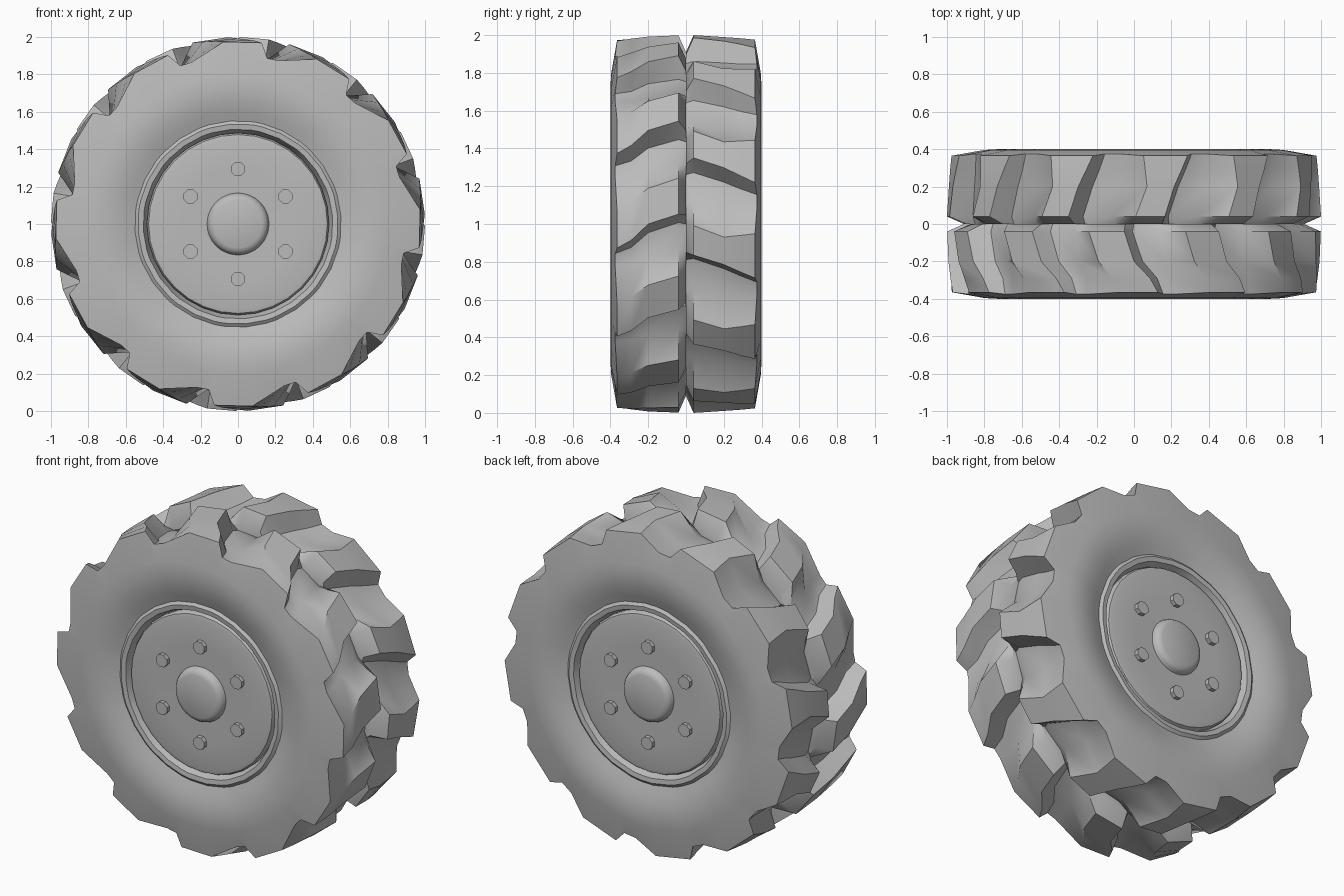
import bpy
import bmesh
from math import radians, cos, sin, pi

cube = bpy.data.objects.get("Cube")
if cube:
    bpy.data.objects.remove(cube, do_unlink=True)

grey = bpy.data.materials.new("plain_grey")
grey.use_nodes = True
colour = (0.5, 0.5, 0.5, 1)
grey.diffuse_color = colour
grey.node_tree.nodes["Principled BSDF"].inputs["Base Color"].default_value = colour

CENTRE = 1.0
LUGS = 12
PITCH = 360 / LUGS


def polar(r, angle, y):
    return (r * cos(angle), y, CENTRE + r * sin(angle))


def finish(name, bm, sharp):
    bmesh.ops.recalc_face_normals(bm, faces=bm.faces)
    mesh = bpy.data.meshes.new(name)
    bm.to_mesh(mesh)
    bm.free()
    mesh.materials.append(grey)
    ob = bpy.data.objects.new(name, mesh)
    bpy.context.collection.objects.link(ob)
    bpy.ops.object.select_all(action='DESELECT')
    ob.select_set(True)
    bpy.context.view_layer.objects.active = ob
    bpy.ops.object.shade_smooth_by_angle(angle=radians(sharp))


def skin(bm, rings):
    """Join neighbouring closed loops of vertices with quads."""
    for a, b in zip(rings, rings[1:]):
        for i in range(len(a)):
            j = (i + 1) % len(a)
            bm.faces.new((a[i], a[j], b[j], b[i]))


# Sidewall from bead to shoulder: radius, distance from the middle
SIDEWALL = [(0.485, 0.31), (0.497, 0.34), (0.507, 0.366), (0.535, 0.37), (0.552, 0.357),
            (0.60, 0.374), (0.66, 0.392), (0.73, 0.40), (0.80, 0.396)]

# Tread rows from shoulder to middle:
# lug y, valley y, lug radius, valley radius
TREAD = [(0.365, 0.375, 0.977, 0.90), (0.29, 0.29, 0.985, 0.89),
         (0.20, 0.20, 0.992, 0.885), (0.04, 0.04, 1.0, 0.88),
         (0.0, 0.0, 0.91, 0.87)]

# Lug outline in degrees for each row: foot, top edge, top edge, foot
FRONT_LUG = [(-10, -7.5, 4.5, 16), (-8, -5, 7, 16.5), (-3, 0, 11, 19),
             (0.5, 3, 14, 21), (0, 3, 14, 21)]
BACK_LUG = [(10, 13, 27, 35), (12, 15, 26.5, 34.5), (14.5, 17.5, 26, 34.5),
            (18, 20.5, 29.5, 37), (17.5, 20.5, 29.5, 37)]


def tyre_half(name, side, outline):
    """One side of the tyre, with its lugs moulded into the carcass."""
    bm = bmesh.new()

    def ring(angles, radii, ys):
        return [bm.verts.new(polar(r, radians(a + PITCH * k), side * y))
                for k in range(LUGS) for a, r, y in zip(angles, radii, ys)]

    rings = [ring(outline[0], [r] * 4, [y] * 4) for r, y in SIDEWALL]
    for angles, (y, valley_y, top, valley) in zip(outline, TREAD):
        rings.append(ring(angles, (valley, top, top, valley), (valley_y, y, y, valley_y)))
    # Inner lip closing the seam in the middle
    rings.append(ring(outline[-1], [0.80] * 4, [0] * 4))
    skin(bm, rings)
    finish(name, bm, 42)


tyre_half("front_tyre_half", -1, FRONT_LUG)
tyre_half("back_tyre_half", 1, BACK_LUG)

# Wheel disc with a raised hub cap on both faces
half = [(0.128, -0.397), (0.15, -0.388), (0.16, -0.374), (0.166, -0.354),
        (0.30, -0.356), (0.455, -0.357), (0.478, -0.352), (0.487, -0.335)]
bm = bmesh.new()
rings = [[bm.verts.new(polar(r, 2 * pi * i / 32, y)) for i in range(32)]
         for r, y in half + [(r, -y) for r, y in reversed(half)]]
skin(bm, rings)
bm.faces.new(rings[0])
bm.faces.new(rings[-1])
finish("wheel_disc", bm, 35)

# Wheel bolts
bm = bmesh.new()
for side in (-1, 1):
    for k in range(6):
        bolt_x, _, bolt_z = polar(0.293, radians(90 + 60 * k), 0)
        loops = [[bm.verts.new((bolt_x + 0.04 * cos(pi * i / 4 + pi / 8), side * y,
                                bolt_z + 0.04 * sin(pi * i / 4 + pi / 8)))
                  for i in range(8)] for y in (0.34, 0.381)]
        skin(bm, loops)
        bm.faces.new(loops[-1])
finish("wheel_bolts", bm, 35)
